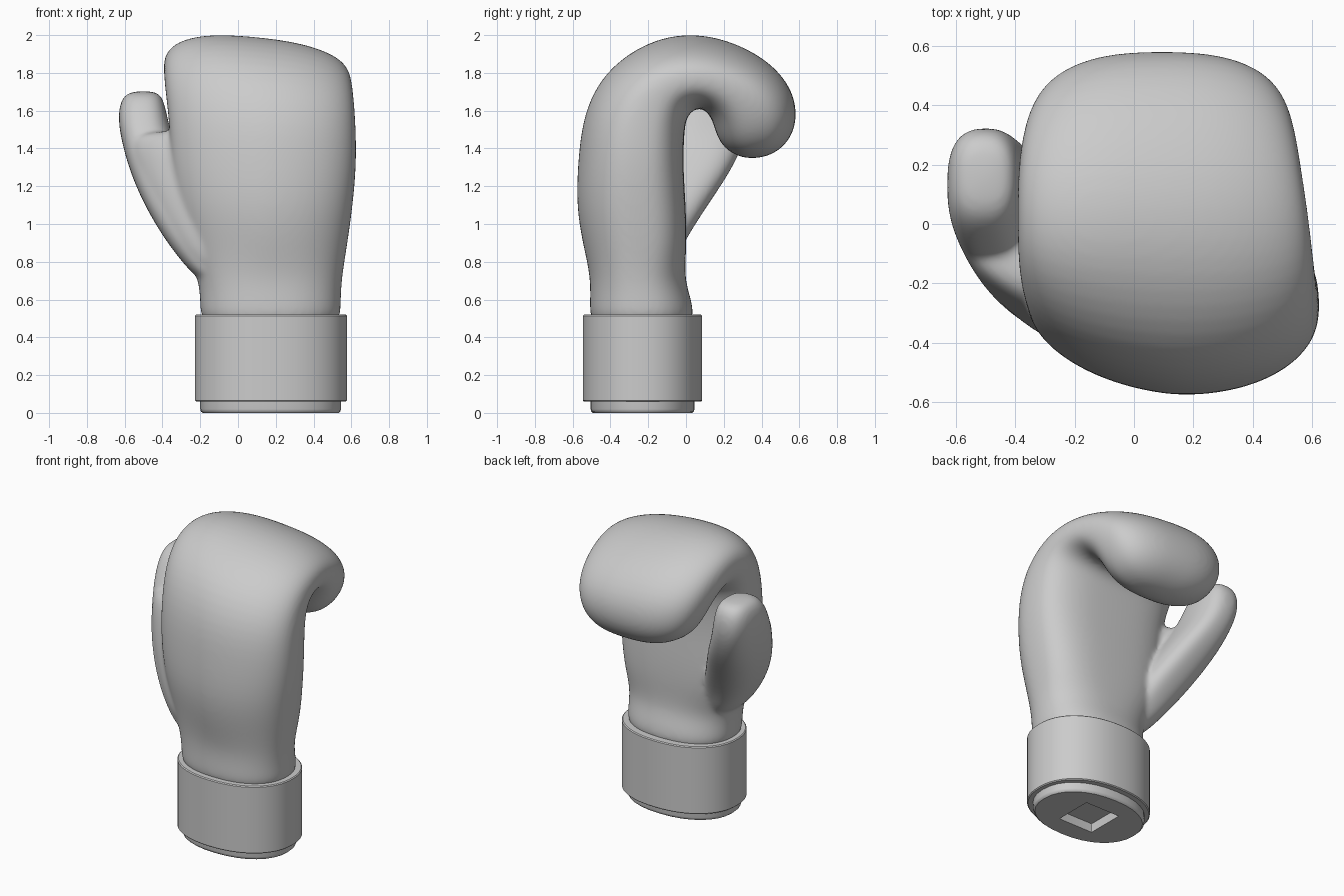
import bpy, bmesh, math
from mathutils import Vector

if "Cube" in bpy.data.objects:
    bpy.data.objects.remove(bpy.data.objects["Cube"], do_unlink=True)

# One plain grey for every part
grey = bpy.data.materials.new("plain grey")
grey.use_nodes = True
colour = (0.6, 0.6, 0.6, 1)
grey.diffuse_color = colour
grey.node_tree.nodes["Principled BSDF"].inputs["Base Color"].default_value = colour


def power(v, n):
    return 0 if abs(v) < 1e-6 else math.copysign(abs(v) ** (2 / n), v)


def ring(x0, x1, outer, inner, n=2.3, inner_n=None, lean=0, count=32):
    """Rounded section from x0 to x1, thickness from outer (y, z) to inner (y, z)."""
    o, i = Vector((0, *outer)), Vector((0, *inner))
    mid, half = (o + i) / 2, (o - i) / 2
    mid.x = (x0 + x1) / 2
    points = []
    for k in range(count):
        t = math.tau * k / count
        m = inner_n if inner_n and math.sin(t) < 0 else n
        across = power(math.cos(t), m)
        points.append(mid + half * power(math.sin(t), m)
                      + Vector(((x1 - x0) / 2 * across, lean * across, 0)))
    return points


def flat_ring(x0, x1, y0, y1, z, n=2.3, lean=0, count=32):
    return ring(x0, x1, (y0, z), (y1, z), n, lean=lean, count=count)


def loft(bm, rings):
    loops = [[bm.verts.new(p) for p in r] for r in rings]
    for a, b in zip(loops, loops[1:]):
        for k in range(len(a)):
            j = (k + 1) % len(a)
            bm.faces.new((a[k], a[j], b[j], b[k]))
    bm.faces.new(loops[0][::-1])
    bm.faces.new(loops[-1])


def finish(bm, name):
    bmesh.ops.recalc_face_normals(bm, faces=bm.faces)
    mesh = bpy.data.meshes.new(name)
    bm.to_mesh(mesh)
    bm.free()
    obj = bpy.data.objects.new(name, mesh)
    bpy.context.collection.objects.link(obj)
    mesh.materials.append(grey)
    bpy.ops.object.select_all(action='DESELECT')
    obj.select_set(True)
    bpy.context.view_layer.objects.active = obj
    bpy.ops.object.shade_smooth_by_angle(angle=math.radians(35))
    return obj


# Mitt: palm rising from the wrist, then curling over into the fist
mitt_sections = [
    (-.20, .545, (-.51, .42), (.045, .42)),
    (-.20, .545, (-.51, .58), (.04, .58)),
    (-.21, .55, (-.505, .72), (-.01, .70)),
    (-.28, .58, (-.55, .90), (.005, .88)),
    (-.33, .61, (-.585, 1.10), (.0, 1.10)),
    (-.36, .63, (-.575, 1.35), (-.015, 1.30)),
    (-.365, .625, (-.545, 1.60), (-.01, 1.47)),
    (-.385, .615, (-.435, 1.82), (.0, 1.56)),
    (-.395, .605, (-.23, 1.965), (.03, 1.60)),
    (-.395, .59, (.0, 2.015), (.07, 1.62)),
    (-.395, .57, (.22, 1.98), (.11, 1.60)),
    (-.38, .55, (.435, 1.875), (.14, 1.55)),
    (-.35, .525, (.57, 1.72), (.155, 1.49)),
    (-.29, .48, (.595, 1.54), (.18, 1.43)),
    (-.18, .40, (.53, 1.41), (.23, 1.38)),
    (.0, .26, (.42, 1.35), (.31, 1.345)),
]
bm = bmesh.new()
for_palm = dict(n=2.2, inner_n=3)
for_wrist = dict(n=2.3)
for_fist = dict(n=2.5)
styles = [for_wrist] * 3 + [for_palm] * 5 + [for_fist] * 8
loft(bm, [ring(*s, **style) for s, style in zip(mitt_sections, styles)])
for v in bm.verts:
    # Knuckles slope down away from the thumb, the back recedes towards it
    lift = min(max((v.co.z - 1.5) / .5, 0), 1)
    v.co.z -= .1 * lift * (v.co.x + .02)
    if v.co.z > .8:
        v.co.y += .2 * max(.15 - v.co.x, 0) * max(-v.co.y, 0)

# Thumb: flattened, leaning out and back from the heel of the hand
thumb_sections = [
    (-.18, .04, -.42, -.10, .66),
    (-.34, -.04, -.40, -.04, .85),
    (-.44, -.10, -.36, .05, 1.0),
    (-.52, -.18, -.30, .15, 1.15),
    (-.58, -.26, -.22, .25, 1.30),
    (-.62, -.345, -.13, .315, 1.45),
    (-.637, -.375, -.06, .33, 1.57),
    (-.62, -.395, .0, .31, 1.665),
    (-.57, -.43, .07, .25, 1.705),
]
loft(bm, [flat_ring(*s, n=2.6) for s in thumb_sections])

# Web: slanted filling between the thumb and the back of the hand
web_sections = [
    (-.19, .1, -.44, -.15, .70, .0),
    (-.37, .1, -.45, -.11, .93, -.06),
    (-.49, .1, -.42, -.10, 1.15, -.12),
    (-.55, .1, -.38, -.07, 1.30, -.15),
    (-.57, .1, -.34, -.08, 1.42, -.15),
    (-.53, .1, -.30, -.12, 1.50, -.14),
]
loft(bm, [flat_ring(x0, x1, y0, y1, z, n=3, lean=lean)
          for x0, x1, y0, y1, z, lean in web_sections])
mitt = finish(bm, "padded_mitt")
mitt.modifiers.new("round", 'SUBSURF').levels = 2
mitt.modifiers["round"].render_levels = 2
fuse = mitt.modifiers.new("fuse", 'REMESH')
fuse.mode = 'VOXEL'
fuse.voxel_size = .011
fuse.use_smooth_shade = True
soften = mitt.modifiers.new("soften", 'SMOOTH')
soften.factor = .5
soften.iterations = 24

# Cuff band around the wrist
bm = bmesh.new()
loft(bm, [flat_ring(-.228 + d, .577 - d, -.546 + d, .086 - d, z, 2.2, count=64)
          for d, z in ((.006, .06), (0, .066), (0, .514), (.006, .52))])
finish(bm, "cuff_band")

# Liner below the cuff, with a square socket underneath
bm = bmesh.new()
socket = [flat_ring(.04, .30, -.36, -.10, z, 60) for z in (.1, 0)]
body = [flat_ring(-.20 + d, .545 - d, -.505 + d, .045 - d, z, 2.2)
        for d, z in ((.012, 0), (.003, .008), (0, .02), (0, .12))]
loft(bm, socket + body)
finish(bm, "wrist_liner")
